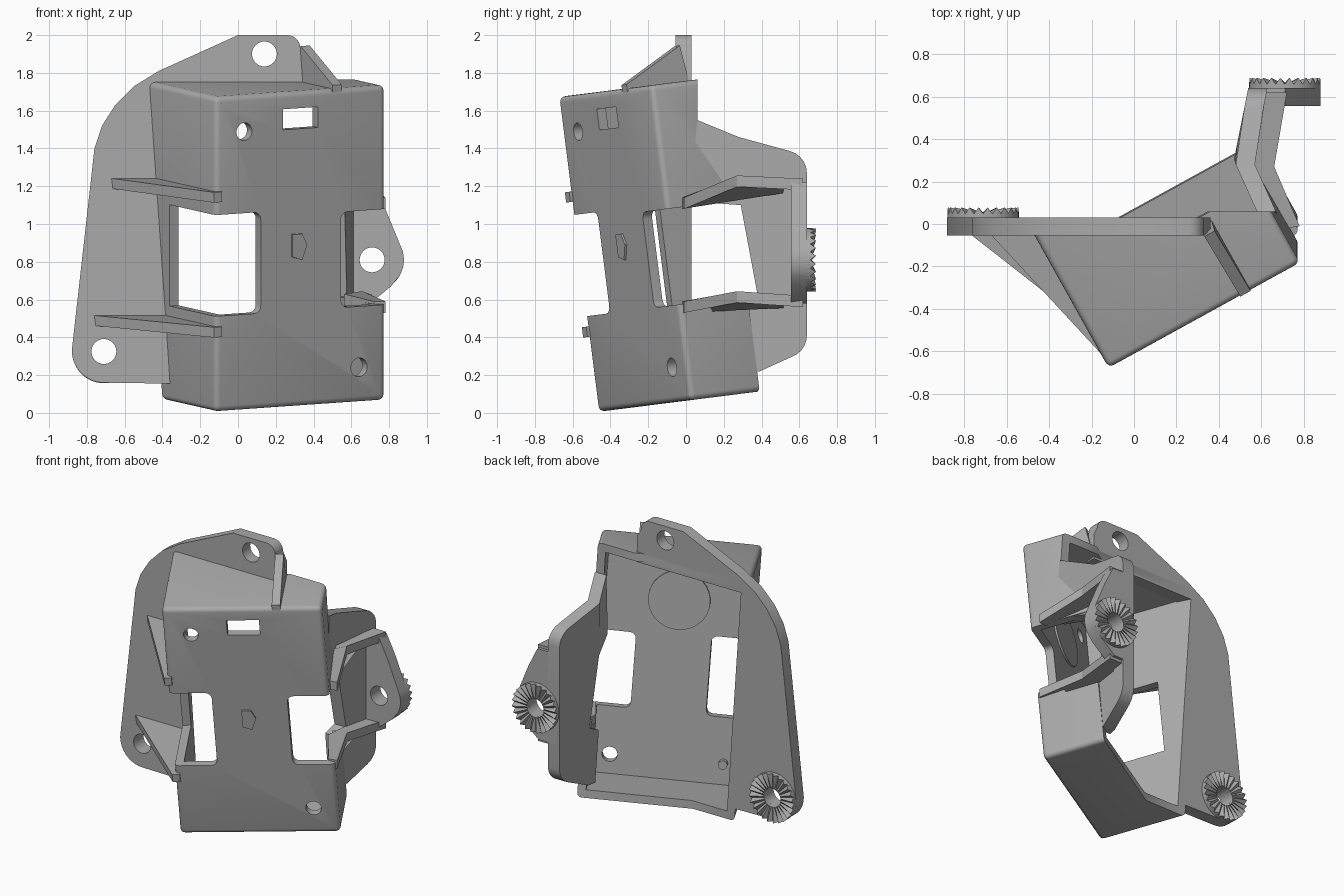
import bpy, bmesh
from math import radians, sin, cos, pi
from mathutils import Matrix, Vector

cube = bpy.data.objects.get("Cube")
if cube:
    bpy.data.objects.remove(cube, do_unlink=True)

grey = bpy.data.materials.new("grey plastic")
grey.use_nodes = True
COLOUR = (0.4, 0.4, 0.4, 1)
grey.diffuse_color = COLOUR
grey.node_tree.nodes["Principled BSDF"].inputs["Base Color"].default_value = COLOUR

# Frame of the leaning, turned housing: origin at its lower front corner
HOUSING = (Matrix.Translation((-0.12, -0.47, 0.005))
           @ Matrix.Rotation(radians(7.2), 4, 'X') @ Matrix.Rotation(radians(29), 4, 'Z'))
WORLD = Matrix.Identity(4)
W, H, T = 1.03, 1.68, 0.055


def finish(bm, name, frame=WORLD):
    bm.transform(frame)
    bmesh.ops.recalc_face_normals(bm, faces=bm.faces)
    mesh = bpy.data.meshes.new(name)
    bm.to_mesh(mesh)
    bm.free()
    mesh.materials.append(grey)
    ob = bpy.data.objects.new(name, mesh)
    bpy.context.collection.objects.link(ob)
    return ob


def box(name, lo, hi, frame=WORLD, bevel=0, axis=None):
    bm = bmesh.new()
    bmesh.ops.create_cube(bm, size=1)
    for v in bm.verts:
        v.co = [lo[i] if v.co[i] < 0 else hi[i] for i in range(3)]
    if bevel:
        edges = [e for e in bm.edges if axis is None
                 or abs((e.verts[0].co - e.verts[1].co).normalized()[axis]) > 0.9]
        bmesh.ops.bevel(bm, geom=edges, offset=bevel, segments=4, profile=0.5, affect='EDGES')
    return finish(bm, name, frame)


def prism(name, points, axis, a, b, frame=WORLD):
    """Extrude a flat outline along one axis from a to b."""
    bm = bmesh.new()
    place = {'X': lambda p, c: (c, p[0], p[1]),
             'Y': lambda p, c: (p[0], c, p[1]),
             'Z': lambda p, c: (p[0], p[1], c)}[axis]
    ends = [[bm.verts.new(place(p, c)) for p in points] for c in (a, b)]
    bm.faces.new(ends[0])
    bm.faces.new(ends[1][::-1])
    n = len(points)
    for i in range(n):
        j = (i + 1) % n
        bm.faces.new((ends[0][i], ends[0][j], ends[1][j], ends[1][i]))
    return finish(bm, name, frame)


def arc(cx, cz, r, start, end, n=8):
    return [(cx + r * cos(radians(start + (end - start) * i / n)),
             cz + r * sin(radians(start + (end - start) * i / n))) for i in range(n + 1)]


def rod(name, x, z, r, y0, y1, frame=WORLD):
    return prism(name, arc(x, z, r, 0, 348.75, 31), 'Y', y0, y1, frame)


def cut(target, *cutters):
    for cutter in cutters:
        cutter.hide_render = True
        mod = target.modifiers.new("cut", 'BOOLEAN')
        mod.operation, mod.solver, mod.object = 'DIFFERENCE', 'EXACT', cutter
        bpy.context.view_layer.objects.active = target
        bpy.ops.object.modifier_apply(modifier=mod.name)
        bpy.data.objects.remove(cutter, do_unlink=True)


# Housing: rounded shell, open at the back
housing = box("housing", (0, 0, 0), (W, 0.9, H), HOUSING, 0.03)
back = box("back_cutter", (-1, 0.42, -1), (2, 3, 3), HOUSING)
bm = bmesh.new()
bm.from_mesh(back.data)
cutplane = bmesh.ops.bisect_plane(bm, geom=bm.verts[:] + bm.edges[:] + bm.faces[:],
                                  plane_co=(0, 0.03, 0), plane_no=(0, 1, 0), clear_inner=True)
bmesh.ops.holes_fill(bm, edges=[e for e in bm.edges if e.is_boundary])
bmesh.ops.recalc_face_normals(bm, faces=bm.faces)
bm.to_mesh(back.data)
bm.free()
cut(housing,
    box("hollow", (T, T, T), (W - T, 2, H - T), HOUSING),
    back,
    prism("upper_back_cutter", [(0.06, 1.55), (0.3, 1.45), (1, 1.2), (1, 3), (0.06, 3)], 'X', -1, 2),
    box("left_window", (-0.4, -0.3, 0.51), (0.275, 0.5, 1.05), HOUSING, 0.04, 1),
    box("right_window", (0.76, -0.3, 0.51), (1.4, 0.6, 1.02), HOUSING, 0.04, 1),
    box("slot", (0.41, -0.2, 1.48), (0.62, 0.2, 1.59), HOUSING),
    rod("upper_hole", 0.175, 1.485, 0.047, -0.2, 0.2, HOUSING),
    rod("lower_hole", 0.87, 0.185, 0.05, -0.2, 0.2, HOUSING))

# Details on the front panel
disc = rod("inner_disc", 0.5, 1.27, 0.2, T - 0.01, T + 0.012, HOUSING)
stud = rod("inner_stud", 0.14, 0.2, 0.03, T - 0.01, T + 0.04, HOUSING)
pip = prism("front_pip", [(0.46, 0.8), (0.52, 0.78), (0.55, 0.86), (0.52, 0.92), (0.46, 0.92)],
            'Y', -0.012, 0.02, HOUSING)

# Side flange: one upright plate that also forms the top lug
outline = ([(-0.36, 0.155)] + arc(-0.71, 0.33, 0.17, 270, 180)
           + [(-0.76, 1.4), (-0.72, 1.52), (-0.65, 1.63), (-0.55, 1.73), (-0.42, 1.81), (0, 2)]
           + arc(0.26, 1.93, 0.07, 90, 0) + [(0.36, 1.87), (0.36, 1.69), (-0.46, 1.69)])
flange = prism("side_flange", outline, 'Y', -0.055, 0.03)
cut(flange, rod("flange_hole", -0.71, 0.325, 0.066, -1, 1),
    rod("lug_hole", 0.14, 1.9, 0.066, -1, 1))

# Top rib bracing the lug
prism("top_rib", [(0.0, H - 0.02), (0.0, H + 0.02), (0.35, H + 0.19), (0.38, H - 0.02)],
      'X', 0.71, 0.765, HOUSING)

# Two ribs between housing and side flange
for name, z, tip, root in (("upper_side_rib", 1.12, (-0.21, 0.78), 0.68),
                           ("lower_side_rib", 0.4, (-0.34, 0.75), 0.55)):
    prism(name, [(0.03, -0.018), (-0.018, -0.018), tip, (tip[0] + 0.03, tip[1] + 0.02),
                 (0.03, root)], 'Z', z, z + 0.055, HOUSING)

# Rear wing: slanted plate running back from the housing
wing = prism("rear_wing", [(0.06, 1.55), (0.28, 1.46)]
             + arc(0.52, 1.27, 0.12, 75, 0, 5) + arc(0.52, 0.41, 0.12, 0, -70, 5)
             + [(0.39, 0.22), (0.33, 0.22), (0.3, 0.58), (0.38, 0.62), (0.29, 1.1),
                (0.02, 1.12)], 'X', -0.09, 0)
for v in wing.data.vertices:
    y = v.co.y
    v.co.x += 0.56 + (0.2 if y > 0.3 else -0.45) * (y - 0.3)

# Rear tab with hole
tab = prism("rear_tab", [(0.56, 0.58), (0.7, 0.58), (0.81, 0.67)]
            + arc(0.71, 0.81, 0.168, -30, 25) + [(0.78, 1.08), (0.71, 1.22), (0.56, 1.22)],
            'Y', 0.555, 0.64)
cut(tab, rod("tab_hole", 0.71, 0.81, 0.066, -1, 2))

# Ribs carrying the rear tab
path = [(0.56, 0.2), (0.72, -0.02), (0.78, -0.01), (0.66, 0.27), (0.72, 0.62), (0.58, 0.62)]
for name, z, rise in (("upper_tab_rib", 1.08, 0.13), ("lower_tab_rib", 0.53, 0.06)):
    rib = prism(name, path, 'Z', z, z + 0.06)
    for v in rib.data.vertices:
        v.co.z += rise * min(max(v.co.y, 0), 0.3) / 0.3 - 0.03 * (v.co.y > 0.5)


# Toothed rings behind the holes
def toothed_ring(name, x, y, z, teeth=24):
    bm = bmesh.new()
    rings = []
    for i in range(teeth * 2):
        a = pi * i / teeth
        high = 0.048 if i % 2 else 0.018
        section = ((0.066, -0.01), (0.066, 0.025), (0.168, high), (0.168, -0.01))
        rings.append([bm.verts.new((x + r * cos(a), y + h, z + r * sin(a))) for r, h in section])
    for i, ring in enumerate(rings):
        after = rings[(i + 1) % len(rings)]
        for k in range(4):
            m = (k + 1) % 4
            bm.faces.new((ring[k], ring[m], after[m], after[k]))
    return finish(bm, name)


toothed_ring("flange_ring", -0.71, 0.03, 0.325)
toothed_ring("tab_ring", 0.71, 0.64, 0.81)

# Smooth the rounded parts, keep the edges sharp
for ob in (housing, flange, tab, wing, disc, stud):
    bpy.ops.object.select_all(action='DESELECT')
    ob.select_set(True)
    bpy.context.view_layer.objects.active = ob
    bpy.ops.object.shade_smooth_by_angle(angle=radians(30))
